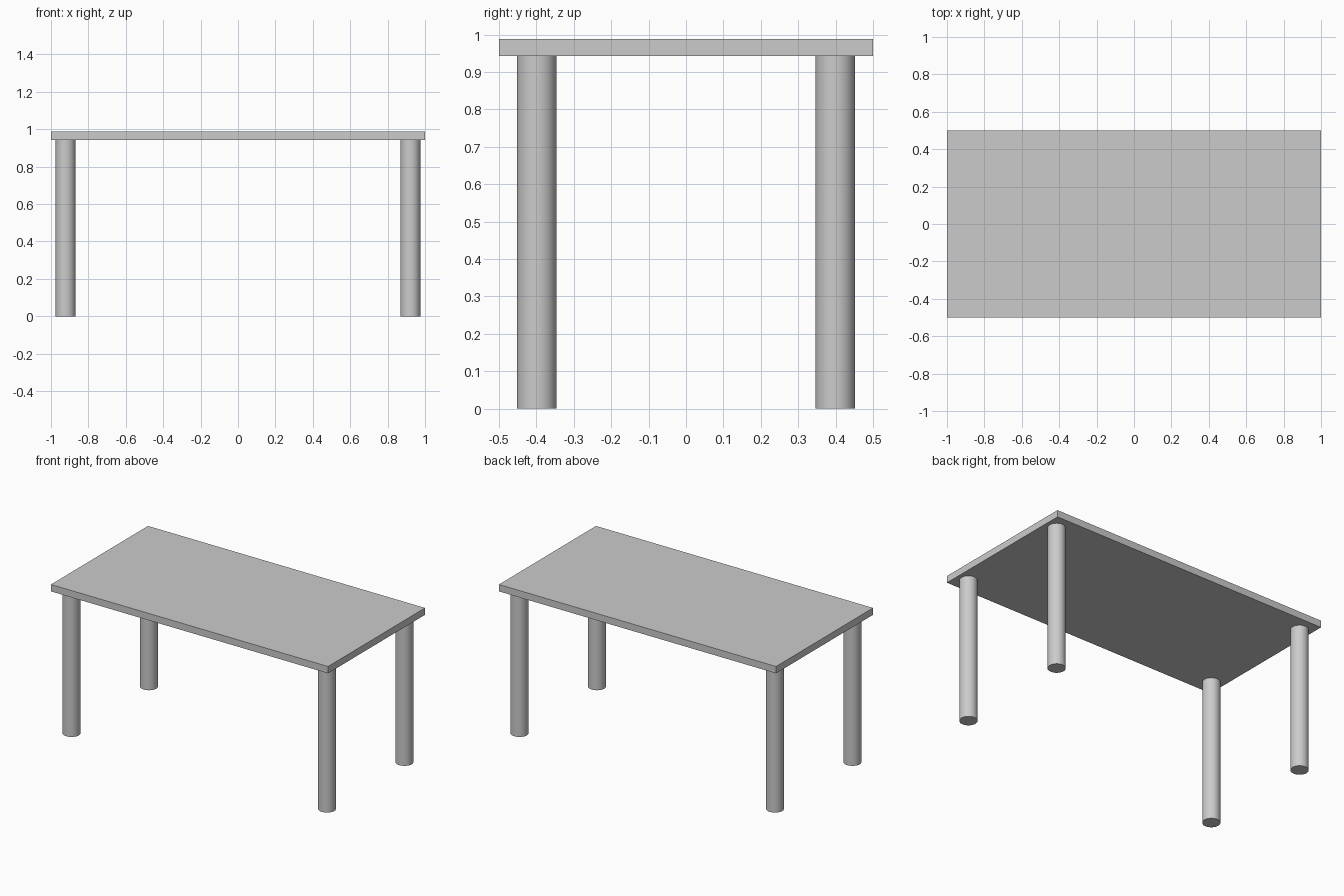
import bpy

cube = bpy.data.objects.get("Cube")
if cube:
    bpy.data.objects.remove(cube, do_unlink=True)

TOP_Z, UNDER_Z = 0.988, 0.943
LEG_X, LEG_Y, LEG_R = 0.922, 0.399, 0.053

grey = bpy.data.materials.new("light_grey")
grey.use_nodes = True
colour = (0.6, 0.6, 0.6, 1)
grey.diffuse_color = colour
grey.node_tree.nodes["Principled BSDF"].inputs["Base Color"].default_value = colour


def finish(name):
    obj = bpy.context.object
    obj.name = name
    obj.data.materials.append(grey)
    return obj


# Flat rectangular table top
bpy.ops.mesh.primitive_cube_add(size=1, location=(0, 0, (TOP_Z + UNDER_Z) / 2))
top = finish("table_top")
top.scale = (2, 1, TOP_Z - UNDER_Z)
bpy.ops.object.transform_apply(location=False, rotation=False, scale=True)

# Four round legs, one near each corner
for side, sx in (("left", 1), ("right", -1)):
    for end, sy in (("front", -1), ("back", 1)):
        bpy.ops.mesh.primitive_cylinder_add(
            vertices=48, radius=LEG_R, depth=UNDER_Z,
            location=(sx * LEG_X, sy * LEG_Y, UNDER_Z / 2))
        finish(f"{end}_{side}_leg")
        bpy.ops.object.shade_smooth_by_angle()
